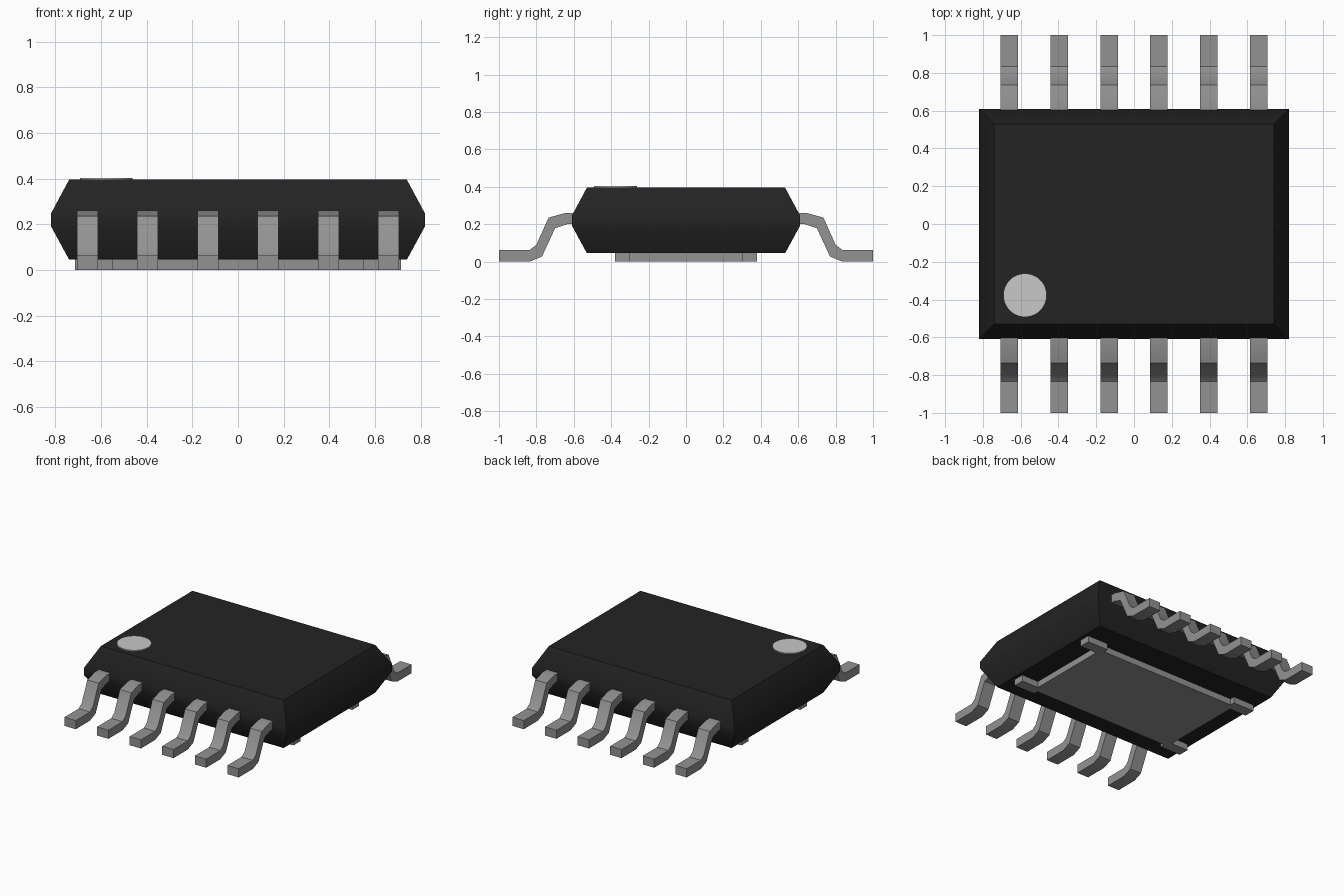
import bpy, bmesh, math

cube = bpy.data.objects.get("Cube")
if cube:
    bpy.data.objects.remove(cube, do_unlink=True)


def material(name, v, rough=0.6):
    m = bpy.data.materials.new(name)
    m.use_nodes = True
    m.diffuse_color = (v, v, v, 1)
    bsdf = m.node_tree.nodes["Principled BSDF"]
    bsdf.inputs["Base Color"].default_value = (v, v, v, 1)
    bsdf.inputs["Roughness"].default_value = rough
    return m


black = material("black_plastic", 0.017)
metal = material("grey_metal", 0.29)
light = material("light_grey_paint", 0.58)


def finish(name, bm, mat, smooth=True):
    bmesh.ops.recalc_face_normals(bm, faces=bm.faces)
    mesh = bpy.data.meshes.new(name)
    bm.to_mesh(mesh)
    bm.free()
    mesh.materials.append(mat)
    ob = bpy.data.objects.new(name, mesh)
    bpy.context.collection.objects.link(ob)
    if smooth:
        bpy.ops.object.select_all(action='DESELECT')
        ob.select_set(True)
        bpy.context.view_layer.objects.active = ob
        bpy.ops.object.shade_smooth_by_angle(angle=math.radians(30))
    return ob


def prism(name, outline, offset, mat, smooth=True):
    """Extrude a closed outline of 3D points along an offset."""
    bm = bmesh.new()
    face = bm.faces.new([bm.verts.new(p) for p in outline])
    ext = bmesh.ops.extrude_face_region(bm, geom=[face])
    verts = [g for g in ext["geom"] if isinstance(g, bmesh.types.BMVert)]
    bmesh.ops.translate(bm, verts=verts, vec=offset)
    return finish(name, bm, mat, smooth)


# Body: stacked rectangles, widest at the middle band
bm = bmesh.new()
rings = []
for hx, hy, z in ((0.74, 0.53, 0.045), (0.82, 0.61, 0.192),
                  (0.82, 0.61, 0.246), (0.74, 0.53, 0.395)):
    rings.append([bm.verts.new((sx * hx, sy * hy, z))
                  for sx, sy in ((-1, -1), (1, -1), (1, 1), (-1, 1))])
for a, b in zip(rings, rings[1:]):
    for i in range(4):
        j = (i + 1) % 4
        bm.faces.new((a[i], a[j], b[j], b[i]))
bm.faces.new(rings[0])
bm.faces.new(rings[-1])
finish("body", bm, black)

# Leads: bent strip profile (distance out from the middle, height)
profile = [(0.59, 0.26), (0.645, 0.26), (0.735, 0.235), (0.80, 0.09),
           (0.835, 0.063), (1.0, 0.063), (1.0, 0.0), (0.835, 0.0),
           (0.77, 0.027), (0.70, 0.178), (0.635, 0.2), (0.59, 0.2)]
width = 0.092
for side, sy in (("front", -1), ("back", 1)):
    for k in range(6):
        x = (k - 2.5) * 0.264 - width / 2
        prism(f"{side}_lead_{k + 1}", [(x, sy * y, z) for y, z in profile],
              (width, 0, 0), metal)

# Underside pad: one plate whose corner tabs stick out
corner = [(0.58, 0.30), (0.715, 0.30), (0.715, 0.38), (0.547, 0.38),
          (0.547, 0.345)]
outline = []
for sx, sy in ((1, 1), (-1, 1), (-1, -1), (1, -1)):
    pts = [(sx * x, sy * y, 0) for x, y in corner]
    outline += pts if sx * sy > 0 else pts[::-1]
prism("thermal_pad", outline, (0, 0, 0.047), metal, smooth=False)

# Round marker on the top face
bm = bmesh.new()
bmesh.ops.create_cone(bm, cap_ends=True, segments=48, radius1=0.115,
                      radius2=0.115, depth=0.009)
bmesh.ops.translate(bm, verts=bm.verts, vec=(-0.577, -0.377, 0.3985))
finish("marker_dot", bm, light)
